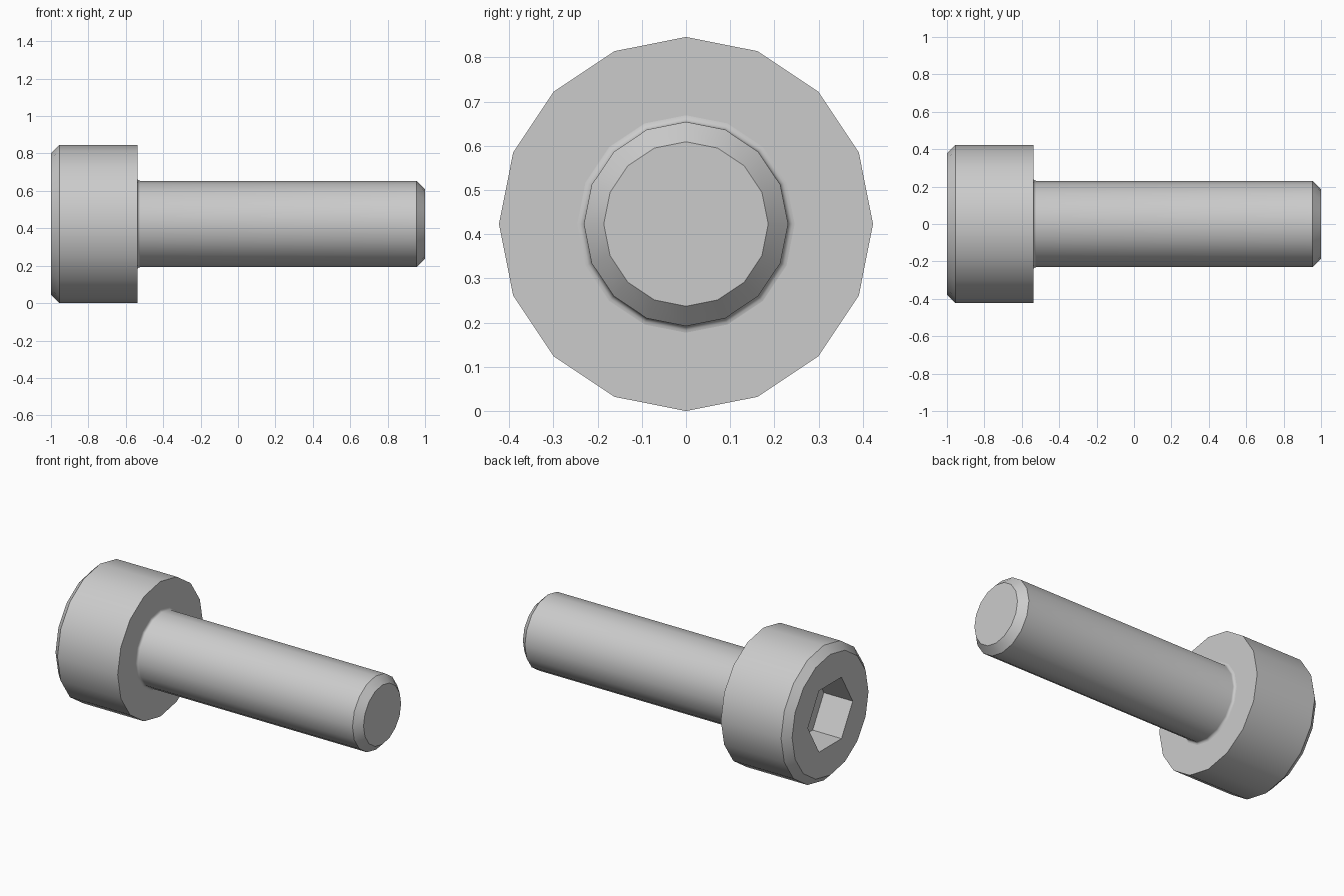
import bpy
import bmesh
from math import sin, cos, pi

cube = bpy.data.objects.get("Cube")
if cube:
    bpy.data.objects.remove(cube, do_unlink=True)

SIDES = 16
HEAD_R, SHANK_R, HEX_R = 0.423, 0.231, 0.222
CHAMFER, FILLET = 0.045, 0.015
HEAD_BACK = -0.538          # underside of the head
SOCKET_DEPTH = 0.2

steel = bpy.data.materials.new("grey steel")
steel.use_nodes = True
grey = (0.6, 0.6, 0.6, 1.0)
steel.diffuse_color = grey
steel.node_tree.nodes["Principled BSDF"].inputs["Base Color"].default_value = grey


def ring(bm, x, radius, sides=SIDES, turn=0.0):
    """Circle of vertices around the bolt axis."""
    angles = [turn + 2 * pi * k / sides for k in range(sides)]
    return [bm.verts.new((x, radius * sin(a), HEAD_R + radius * cos(a))) for a in angles]


def skin(bm, rings):
    """Join successive rings with quads."""
    for a, b in zip(rings, rings[1:]):
        for k in range(len(a)):
            n = (k + 1) % len(a)
            bm.faces.new((a[k], a[n], b[n], b[k]))


def loop_edges(bm, verts):
    found = []
    for k, v in enumerate(verts):
        pair = (v, verts[(k + 1) % len(verts)])
        found.append(bm.edges.get(pair) or bm.edges.new(pair))
    return found


def finish(bm, name):
    bmesh.ops.recalc_face_normals(bm, faces=bm.faces)
    mesh = bpy.data.meshes.new(name)
    bm.to_mesh(mesh)
    bm.free()
    mesh.materials.append(steel)
    obj = bpy.data.objects.new(name, mesh)
    bpy.context.collection.objects.link(obj)
    bpy.ops.object.select_all(action="DESELECT")
    obj.select_set(True)
    bpy.context.view_layer.objects.active = obj
    bpy.ops.object.shade_smooth_by_angle(angle=pi / 6)
    # end faces stay flat
    for face in mesh.polygons:
        if abs(face.normal.x) > 0.99:
            face.use_smooth = False
    return obj


# Head: chamfered cylinder with a hexagonal socket
bm = bmesh.new()
profile = [(-1, HEAD_R - CHAMFER), (-1 + CHAMFER, HEAD_R),
           (HEAD_BACK, HEAD_R), (HEAD_BACK, SHANK_R + FILLET)]
rings = [ring(bm, x, r) for x, r in profile]
skin(bm, rings)
mouth = ring(bm, -1, HEX_R, 6, pi / 6)
floor = ring(bm, -1 + SOCKET_DEPTH, HEX_R, 6, pi / 6)
skin(bm, [mouth, floor])
bm.faces.new(floor)
bmesh.ops.triangle_fill(bm, use_beauty=True, use_dissolve=False, normal=(-1, 0, 0),
                        edges=loop_edges(bm, rings[0]) + loop_edges(bm, mouth))
finish(bm, "bolt_head")

# Shank: small neck fillet, straight body, chamfered tip
bm = bmesh.new()
profile = []
for k in range(5):
    a = k * pi / 8
    profile.append((HEAD_BACK + FILLET * (1 - cos(a)), SHANK_R + FILLET * (1 - sin(a))))
profile += [(1 - CHAMFER, SHANK_R), (1, SHANK_R - CHAMFER)]
rings = [ring(bm, x, r) for x, r in profile]
skin(bm, rings)
bm.faces.new(rings[-1])
finish(bm, "bolt_shank")
